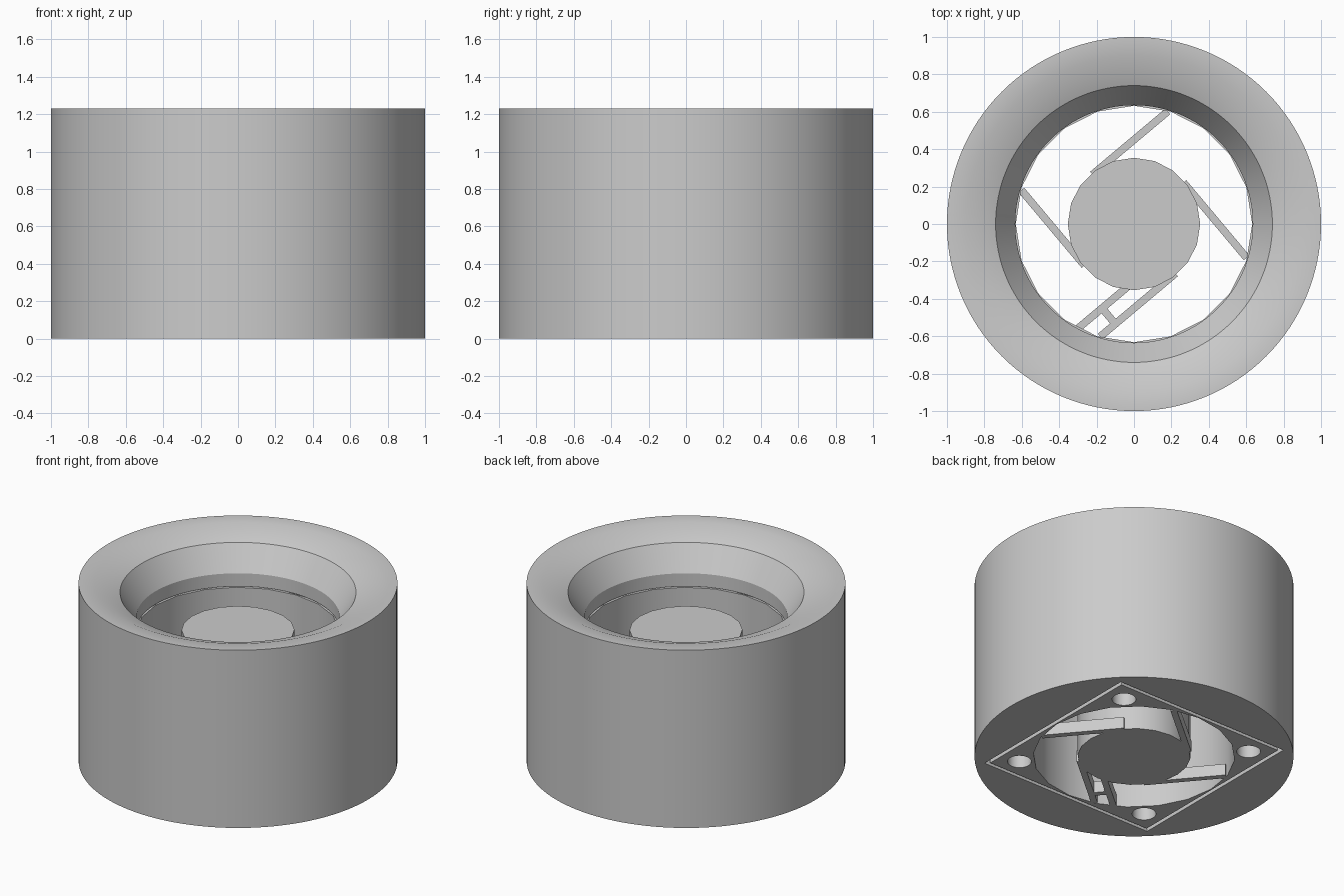
import bpy, bmesh
from math import radians, sin, cos, pi
from mathutils import Matrix, Vector

if "Cube" in bpy.data.objects:
    bpy.data.objects.remove(bpy.data.objects["Cube"])

FAN_H = 0.905      # fan height
STRUT_H = 0.08     # strut height at the bottom of the fan


def make_object(name, bm):
    bmesh.ops.recalc_face_normals(bm, faces=bm.faces)
    mesh = bpy.data.meshes.new(name)
    bm.to_mesh(mesh)
    bm.free()
    ob = bpy.data.objects.new(name, mesh)
    bpy.context.collection.objects.link(ob)
    return ob


def lathe(name, profile, sides):
    """Spin a closed (radius, z) outline around z."""
    bm = bmesh.new()
    rings = [[bm.verts.new((r * cos(2 * pi * i / sides), r * sin(2 * pi * i / sides), z))
              for i in range(sides)] for r, z in profile]
    for a, b in zip(rings, rings[1:] + rings[:1]):
        for i in range(sides):
            j = (i + 1) % sides
            bm.faces.new((a[i], a[j], b[j], b[i]))
    return make_object(name, bm)


def box(name, size, centre, angle=0):
    bm = bmesh.new()
    bmesh.ops.create_cube(bm, size=1)
    bm.transform(Matrix.Translation(centre) @ Matrix.Rotation(angle, 4, 'Z')
                 @ Matrix.Diagonal((*size, 1)))
    return make_object(name, bm)


def cylinder(name, r, z0, z1, sides, x=0, y=0):
    bm = bmesh.new()
    bmesh.ops.create_cone(bm, cap_ends=True, segments=sides, radius1=r, radius2=r, depth=z1 - z0)
    bm.transform(Matrix.Translation((x, y, (z0 + z1) / 2)))
    return make_object(name, bm)


def activate(ob):
    bpy.ops.object.select_all(action='DESELECT')
    ob.select_set(True)
    bpy.context.view_layer.objects.active = ob


def cut(ob, cutter):
    mod = ob.modifiers.new("cut", 'BOOLEAN')
    mod.operation, mod.solver, mod.object = 'DIFFERENCE', 'EXACT', cutter
    activate(ob)
    bpy.ops.object.modifier_apply(modifier=mod.name)
    bpy.data.objects.remove(cutter)


def smooth(ob):
    activate(ob)
    bpy.ops.object.shade_smooth_by_angle(angle=radians(25))


def strut(name, turn, offset, t0, t1, width=0.04):
    """Bar parallel to a tangent of the hub, spanning t0..t1 along it."""
    d = Vector((cos(turn), sin(turn), 0))
    n = Vector((-sin(turn), cos(turn), 0))
    c = n * offset + d * (t0 + t1) / 2 + Vector((0, 0, STRUT_H / 2))
    return box(name, (t1 - t0, width, STRUT_H), c, turn)


# Round housing with flared mouth and a square pocket underneath
housing = lathe("housing", [(1, 0), (1, 1.23), (0.9, 1.23), (0.74, 1.165),
                            (0.635, 1.0), (0.635, 0)], 128)
cut(housing, box("pocket_cutter", (1.33, 1.33, 1.11), (0, 0, 0.355)))
smooth(housing)

# Square fan frame with round bore and four mounting holes
frame = box("fan_frame", (1.28, 1.28, FAN_H), (0, 0, FAN_H / 2))
cut(frame, cylinder("bore_cutter", 0.632, -0.2, 1.2, 20))
for sx in (-1, 1):
    for sy in (-1, 1):
        cut(frame, cylinder("hole_cutter", 0.075, -0.2, 1.2, 24, sx * 0.51, sy * 0.51))
smooth(frame)

# Motor hub
smooth(cylinder("motor_hub", 0.354, 0, FAN_H, 20))

# Four tangent struts, plus the cable guide beside one of them
TILT = radians(40)
for k in range(4):
    strut(f"strut_{k + 1}", TILT + k * pi / 2, 0.345, 0, 0.525)
strut("cable_guide", TILT + pi, 0.235, 0.2, 0.585)
strut("cable_bridge", TILT + pi, 0.29, 0.40, 0.44, 0.08)
